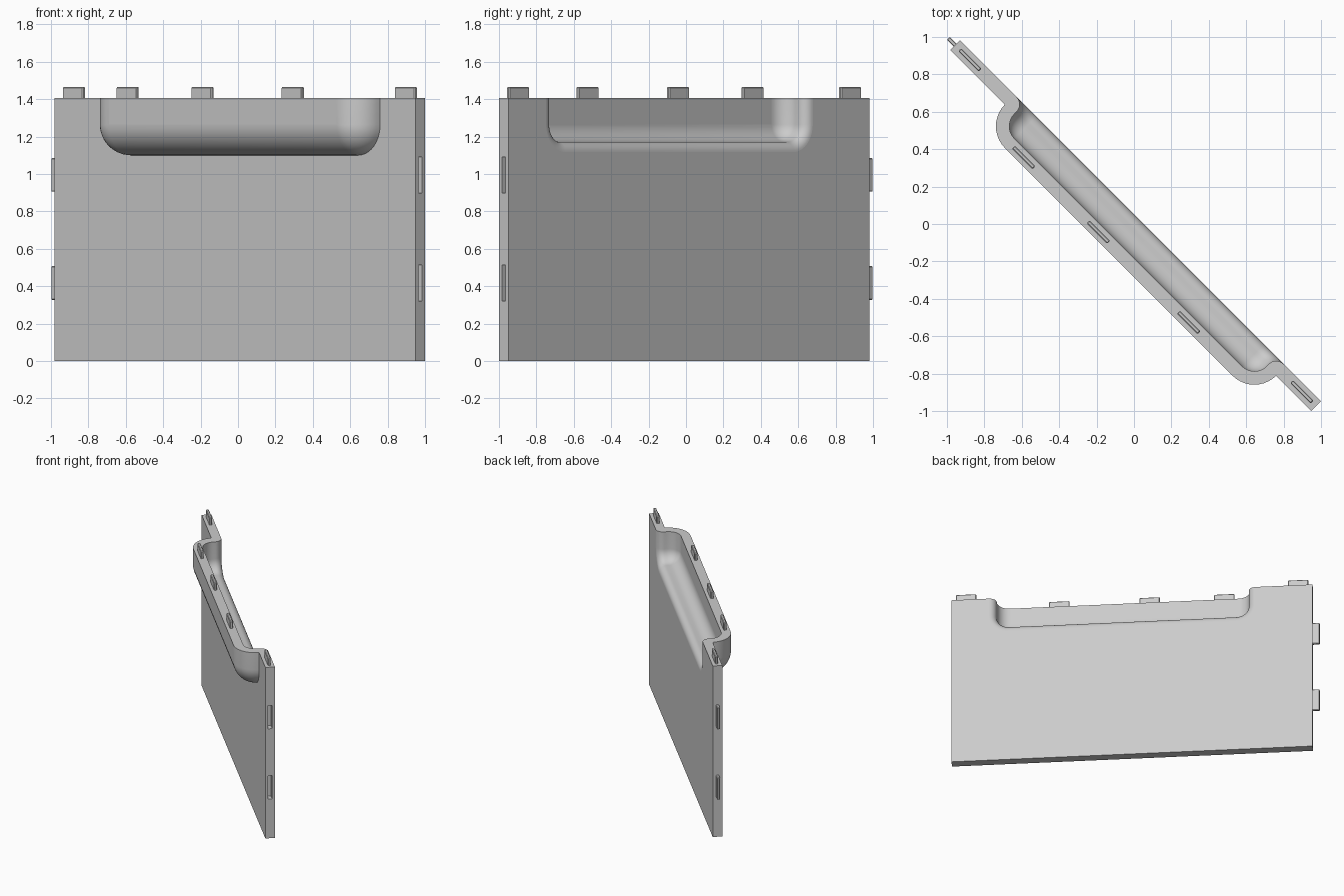
import bpy, bmesh, math
from mathutils import Matrix, Vector

if "Cube" in bpy.data.objects:
    bpy.data.objects.remove(bpy.data.objects["Cube"])

TURN = Matrix.Rotation(math.radians(-45), 4, 'Z')   # panel stands diagonally
LEFT, RIGHT, TOP = -1.352, 1.378, 1.405             # panel extents
HALF = 0.036                                        # half panel thickness
C_LEFT, C_RIGHT, C_Z = -0.775, 0.946, 1.265         # centres of the bulge corners
R_OUT, R_IN, R_RIM = 0.165, 0.093, 0.055            # bulge radii
STEPS = 10

grey = bpy.data.materials.new("light_grey")
grey.use_nodes = True
grey.diffuse_color = (0.6, 0.6, 0.6, 1)
grey.node_tree.nodes["Principled BSDF"].inputs["Base Color"].default_value = (0.6, 0.6, 0.6, 1)


def make_object(name, bm):
    bmesh.ops.recalc_face_normals(bm, faces=bm.faces)
    bm.transform(TURN)
    mesh = bpy.data.meshes.new(name)
    bm.to_mesh(mesh)
    bm.free()
    mesh.materials.append(grey)
    obj = bpy.data.objects.new(name, mesh)
    bpy.context.collection.objects.link(obj)
    return obj


def box(name, centre, size, bevel=0):
    bm = bmesh.new()
    bmesh.ops.create_cube(bm, size=1)
    bm.transform(Matrix.Translation(centre) @ Matrix.Diagonal((*size, 1)))
    if bevel:
        bmesh.ops.bevel(bm, geom=bm.edges[:], offset=bevel, segments=1, affect='EDGES')
    return make_object(name, bm)


def arc(cx, cy, r, start, end):
    angles = [math.radians(start + (end - start) * i / STEPS) for i in range(STEPS + 1)]
    return [(cx + r * math.cos(a), cy + r * math.sin(a)) for a in angles]


def ring(bm, r, y):
    """U-shaped row of vertices around the bulge, open at the top edge."""
    pts = [(C_LEFT - r, TOP)] + arc(C_LEFT, C_Z, r, 180, 270)
    pts += arc(C_RIGHT, C_Z, r, 270, 360) + [(C_RIGHT + r, TOP)]
    return [bm.verts.new((x, y, z)) for x, z in pts]


# Panel with a hollow rounded bulge at the top edge
bm = bmesh.new()
front_profile = [(r, -y) for r, y in arc(0, HALF, R_OUT, 0, 90)]
rim = arc(R_IN + R_RIM, R_RIM - HALF, R_RIM, 270, 180)
back_profile = [(r, -y) for r, y in rim + arc(0, HALF, R_IN, 0, 90)]
sides = []
for profile, y in ((front_profile, -HALF), (back_profile, HALF)):
    rings = [ring(bm, r, d) for r, d in profile]
    for a, b in zip(rings, rings[1:]):
        for i in range(len(a) - 1):
            bm.faces.new((a[i], a[i + 1], b[i + 1], b[i])).smooth = True
    bm.faces.new(rings[-1])                          # flat of the bulge
    tl, bl, br, tr = [bm.verts.new((x, y, z)) for x, z in
                      ((LEFT, TOP), (LEFT, 0), (RIGHT, 0), (RIGHT, TOP))]
    bm.faces.new([tl, bl, br, tr] + rings[0][::-1])  # flat of the panel
    edge = [tl] + [q[0] for q in rings] + [q[-1] for q in rings[::-1]] + [tr]
    sides.append((tl, bl, br, tr, edge))
front, back = sides
for i in range(3):                                   # left end, base, right end
    bm.faces.new((front[i], front[i + 1], back[i + 1], back[i]))
bm.faces.new(front[4] + back[4][::-1])               # top edge
bmesh.ops.remove_doubles(bm, verts=bm.verts, dist=1e-5)
panel = make_object("panel", bm)

# Locking tabs on the left end, matching slots in the right end
for label, z in (("lower", 0.417), ("upper", 0.995)):
    box(label + "_side_tab", Vector((LEFT - 0.02, 0, z)), (0.064, 0.022, 0.18), 0.004)
    cutter = box(label + "_slot_cutter", Vector((RIGHT, 0, z)), (0.11, 0.03, 0.192))
    cutter.hide_render = True
    cutter.hide_viewport = True
    cutter.display_type = 'WIRE'
    cut = panel.modifiers.new(label + "_slot", 'BOOLEAN')
    cut.object = cutter
    cut.operation = 'DIFFERENCE'
    cut.solver = 'EXACT'

# Locking tabs along the top edge, following the bulge
for i, (x, y) in enumerate(((-1.241, 0), (-0.669, -0.165), (-0.104, -0.165),
                            (0.579, -0.165), (1.269, 0))):
    box(f"top_tab_{i + 1}", Vector((x, y, TOP + 0.02)), (0.155, 0.022, 0.08), 0.005)
